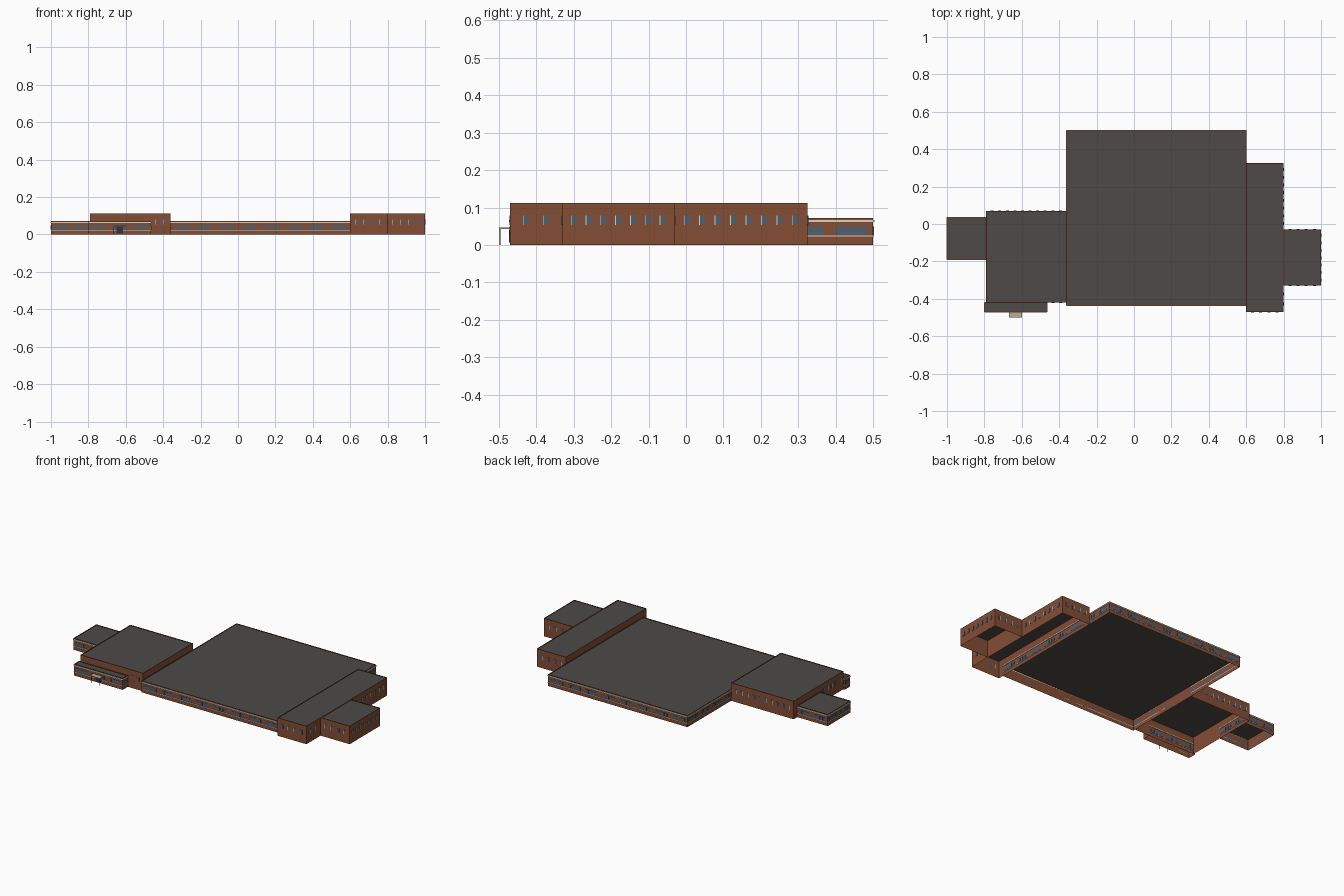
import bpy, bmesh

if "Cube" in bpy.data.objects:
    bpy.data.objects.remove(bpy.data.objects["Cube"], do_unlink=True)


def material(name, r, g, b):
    m = bpy.data.materials.new(name)
    m.use_nodes = True
    m.diffuse_color = (r, g, b, 1)
    m.node_tree.nodes["Principled BSDF"].inputs["Base Color"].default_value = (r, g, b, 1)
    return m


BRICK = material("red brick", 0.23, 0.075, 0.034)
COPING = material("dark brick coping", 0.12, 0.035, 0.018)
ROOF = material("dark grey roof", 0.075, 0.068, 0.065)
GLASS = material("blue grey glass", 0.075, 0.115, 0.17)
TRIM = material("cream trim", 0.72, 0.66, 0.54)
CANOPY = material("beige canopy", 0.50, 0.42, 0.30)
METAL = material("dark metal", 0.03, 0.035, 0.04)

LOW, TALL = 0.072, 0.112


def finish(bm, name, *mats):
    mesh = bpy.data.meshes.new(name)
    bm.to_mesh(mesh)
    bm.free()
    for m in mats:
        mesh.materials.append(m)
    obj = bpy.data.objects.new(name, mesh)
    bpy.context.collection.objects.link(obj)
    return obj


def add_box(bm, x0, x1, y0, y1, z0, z1):
    result = bmesh.ops.create_cube(bm, size=1)
    for v in result["verts"]:
        v.co.x = x1 if v.co.x > 0 else x0
        v.co.y = y1 if v.co.y > 0 else y0
        v.co.z = z1 if v.co.z > 0 else z0


def add_plate(bm, block, side, a, b, z0, z1, depth):
    """Thin plate on the outside of one wall, from a to b along that wall."""
    x0, x1, y0, y1 = block
    if side == "front":
        add_box(bm, a, b, y0 - depth, y0, z0, z1)
    elif side == "back":
        add_box(bm, a, b, y1, y1 + depth, z0, z1)
    elif side == "west":
        add_box(bm, x0 - depth, x0, a, b, z0, z1)
    else:
        add_box(bm, x1, x1 + depth, a, b, z0, z1)


def span(block, side):
    return block[:2] if side in ("front", "back") else block[2:]


def shell(name, block, height):
    """Open-bottomed brick walls, a sunken roof and a thin coping."""
    x0, x1, y0, y1 = block
    bm = bmesh.new()
    add_box(bm, x0, x1, y0, y1, 0, height)
    flat = [f for f in bm.faces if abs(f.normal.z) > 0.5]
    bmesh.ops.delete(bm, geom=flat, context="FACES_ONLY")
    finish(bm, name + "_walls", BRICK)

    bm = bmesh.new()
    z = height - 0.003
    bm.faces.new([bm.verts.new(p) for p in
                  ((x0, y0, z), (x1, y0, z), (x1, y1, z), (x0, y1, z))])
    finish(bm, name + "_roof", ROOF)

    bm = bmesh.new()
    w = 0.003
    for side in ("front", "back", "west", "east"):
        a, b = span(block, side)
        add_plate(bm, (x0 + w, x1 - w, y0 + w, y1 - w), side,
                  a, b, height - 0.003, height, w)
    finish(bm, name + "_coping", COPING)


def ribbon_windows(name, block, sides=("front", "back", "west", "east")):
    """Bays of grouped panes between a sill line and a cornice line."""
    glass, trim = bmesh.new(), bmesh.new()
    for side in sides:
        a, b = span(block, side)
        add_plate(trim, block, side, a, b, 0.022, 0.025, 0.002)
        add_plate(trim, block, side, a, b, 0.062, 0.067, 0.003)
        bays = max(1, round((b - a) / 0.118))
        step = (b - a) / bays
        for i in range(bays):
            mid = a + (i + 0.5) * step
            half = min(0.043, step * 0.38)
            panes = max(1, round(half / 0.011))
            pw = 2 * half / panes
            for j in range(panes):
                p = mid - half + j * pw
                add_plate(glass, block, side, p + 0.001, p + pw - 0.001,
                          0.027, 0.049, 0.0015)
    finish(glass, name + "_glass", GLASS)
    finish(trim, name + "_trim", TRIM)


def slot_windows(name, block, walls):
    """Evenly spaced upright windows with a pale jamb."""
    glass, trim = bmesh.new(), bmesh.new()
    for side, a, b in walls:
        count = max(1, round((b - a) / 0.04) - 1)
        step = (b - a) / (count + 0.6)
        for i in range(count):
            c = a + (i + 0.8) * step
            add_plate(glass, block, side, c - 0.007, c + 0.007, 0.054, 0.078, 0.002)
            add_plate(trim, block, side, c - 0.009, c - 0.007, 0.053, 0.079, 0.002)
    finish(glass, name + "_glass", GLASS)
    finish(trim, name + "_jambs", TRIM)


# Low wings
low_blocks = {
    "main_hall": (-0.36, 0.60, -0.435, 0.50),
    "west_wing": (-1.0, -0.79, -0.19, 0.035),
    "front_office": (-0.80, -0.465, -0.47, -0.42),
}
for name, block in low_blocks.items():
    shell(name, block, LOW)
    ribbon_windows(name, block)

# Tall wings, with windows only where the walls stand free
west = (-0.79, -0.36, -0.42, 0.07)
east = (0.60, 0.80, -0.47, 0.325)
annex = (0.80, 1.0, -0.33, -0.03)
shell("west_block", west, TALL)
shell("east_block", east, TALL)
shell("east_annex", annex, TALL)
slot_windows("west_block", west, [
    ("front", -0.465, -0.36), ("back", -0.79, -0.36), ("west", -0.42, -0.19)])
slot_windows("east_block", east, [
    ("front", 0.60, 0.80), ("back", 0.60, 0.80),
    ("east", -0.47, -0.33), ("east", -0.03, 0.325)])
slot_windows("east_annex", annex, [
    ("front", 0.80, 1.0), ("back", 0.80, 1.0), ("east", -0.33, -0.03)])

# Entrance door, canopy and posts
bm = bmesh.new()
add_plate(bm, low_blocks["front_office"], "front", -0.65, -0.615, 0.006, 0.04, 0.003)
finish(bm, "entrance_door", METAL)
bm = bmesh.new()
add_box(bm, -0.668, -0.60, -0.50, -0.47, 0.043, 0.047)
finish(bm, "entrance_canopy", CANOPY)
bm = bmesh.new()
for x in (-0.665, -0.605):
    add_box(bm, x, x + 0.002, -0.498, -0.496, 0.0, 0.043)
finish(bm, "canopy_posts", METAL)
